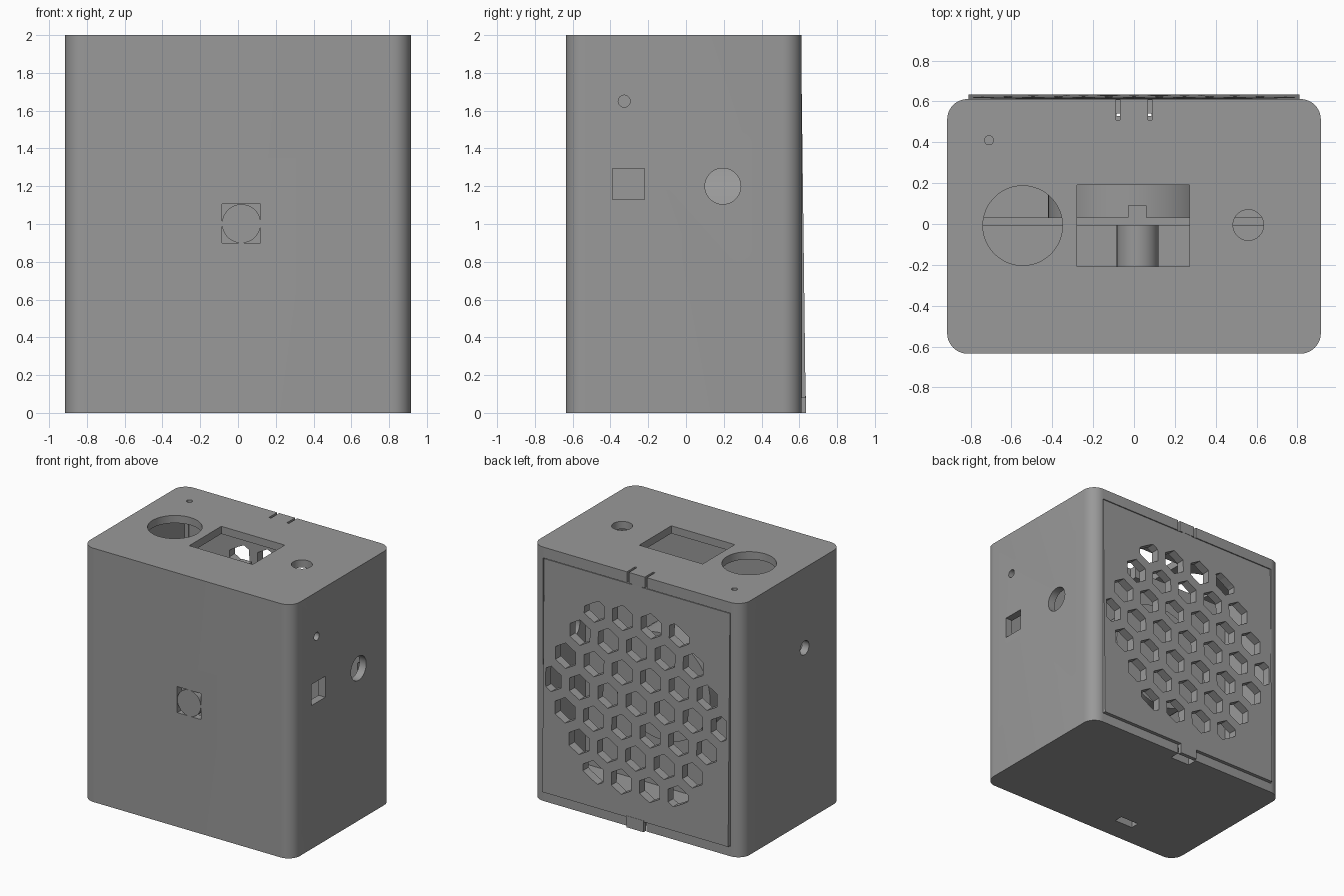
import bpy, bmesh, math
from mathutils import Matrix, Vector

if "Cube" in bpy.data.objects:
    bpy.data.objects.remove(bpy.data.objects["Cube"])

grey = bpy.data.materials.new("mid grey")
grey.diffuse_color = (0.32, 0.32, 0.32, 1)
grey.use_nodes = True
grey.node_tree.nodes["Principled BSDF"].inputs["Base Color"].default_value = grey.diffuse_color


def make(name, bm):
    bmesh.ops.recalc_face_normals(bm, faces=bm.faces)
    me = bpy.data.meshes.new(name)
    bm.to_mesh(me)
    bm.free()
    me.materials.append(grey)
    ob = bpy.data.objects.new(name, me)
    bpy.context.collection.objects.link(ob)
    return ob


def add_box(bm, x0, x1, y0, y1, z0, z1):
    m = Matrix.Translation(((x0 + x1) / 2, (y0 + y1) / 2, (z0 + z1) / 2))
    m = m @ Matrix.Diagonal((x1 - x0, y1 - y0, z1 - z0, 1))
    return bmesh.ops.create_cube(bm, size=1, matrix=m)["verts"]


def add_cyl(bm, centre, r, depth, axis="Z", sides=48):
    rot = {"Z": Matrix(), "Y": Matrix.Rotation(math.pi / 2, 4, "X"),
           "X": Matrix.Rotation(math.pi / 2, 4, "Y")}[axis]
    bmesh.ops.create_cone(bm, cap_ends=True, segments=sides, radius1=r, radius2=r,
                          depth=depth, matrix=Matrix.Translation(centre) @ rot)


def box(name, *dims):
    bm = bmesh.new()
    add_box(bm, *dims)
    return make(name, bm)


def boolean(ob, cutter, op="DIFFERENCE"):
    mod = ob.modifiers.new("cut", "BOOLEAN")
    mod.object, mod.operation, mod.solver = cutter, op, "EXACT"
    bpy.context.view_layer.update()
    dg = bpy.context.evaluated_depsgraph_get()
    me = bpy.data.meshes.new_from_object(ob.evaluated_get(dg))
    ob.modifiers.clear()
    ob.data = me
    bpy.data.objects.remove(cutter)


def smooth(ob):
    bpy.ops.object.select_all(action="DESELECT")
    ob.select_set(True)
    bpy.context.view_layer.objects.active = ob
    bpy.ops.object.shade_smooth_by_angle(angle=math.radians(30))


# Case with rounded upright edges
X, Y0, Y1, T = 0.915, -0.635, 0.612, 0.06
bm = bmesh.new()
add_box(bm, -X, X, Y0, Y1, 0, 2)
upright = [e for e in bm.edges if abs(e.verts[0].co.z - e.verts[1].co.z) > 1]
bmesh.ops.bevel(bm, geom=upright, offset=0.1, segments=10, profile=0.5, affect="EDGES")
case = make("case", bm)

# Hollow inside and rear opening
boolean(case, box("cavity", -X + T, X - T, Y0 + T, Y1 - T, T, 2 - T))
boolean(case, box("rear_opening", -0.816, 0.816, 0.5, 0.8, 0.075, 1.915))

# Holes in the top, sides, front and floor, plus latch slots
bm = bmesh.new()
add_cyl(bm, (-0.545, -0.008, 2), 0.195, 0.3)
add_cyl(bm, (0.56, -0.005, 2), 0.075, 0.3)
add_cyl(bm, (-0.71, 0.41, 2), 0.022, 0.3, sides=24)
add_box(bm, -0.28, 0.273, -0.207, 0.192, 1.85, 2.1)
add_cyl(bm, (X, 0.195, 1.2), 0.095, 0.3, "X")
add_cyl(bm, (X, -0.327, 1.65), 0.032, 0.3, "X", 24)
add_box(bm, 0.8, 1.0, -0.39, -0.22, 1.13, 1.295)
add_cyl(bm, (-X, -0.17, 1.37), 0.055, 0.3, "X", 32)
add_box(bm, -0.085, 0.12, -0.7, -0.5, 0.9, 1.105)
add_box(bm, -0.36, -0.2, -0.455, -0.385, -0.1, 0.2)
for s in (-1, 1):
    add_box(bm, s * 0.078 - 0.009, s * 0.078 + 0.009, 0.51, 0.7, 1.9, 2.1)
add_box(bm, -0.085, 0.085, 0.53, 0.7, -0.1, 0.1)
boolean(case, make("hole_cutter", bm))
smooth(case)

# Rear panel, leaning out slightly at its foot
bm = bmesh.new()
for v in add_box(bm, -0.81, 0.81, 0.565, 0.633, 0.08, 1.91):
    if v.co.z > 1:
        v.co.y -= 0.023
panel = make("rear_panel", bm)

# Honeycomb vents trimmed by a circle
PITCH, CZ = 0.247, 0.985
bm = bmesh.new()
for row in range(-3, 4):
    n = 7 - abs(row)
    for i in range(n):
        pos = Vector(((i - (n - 1) / 2) * PITCH, 0.6, CZ + row * PITCH * 0.866))
        add_cyl(bm, pos, 0.1, 0.4, "Y", 6)
# point each hexagon upward
top = max(v.co.z for v in bm.verts)
if top < CZ + 3 * PITCH * 0.866 + 0.095:
    bmesh.ops.rotate(bm, verts=bm.verts, cent=(0, 0.6, CZ),
                     matrix=Matrix.Rotation(math.pi / 6, 3, "Y"))
vents = make("vent_cutter", bm)
bm = bmesh.new()
add_cyl(bm, (0, 0.6, CZ), 0.79, 0.3, "Y", 64)
boolean(vents, make("vent_limit", bm), "INTERSECT")
boolean(panel, vents)

# Latch at the panel foot and hook at its top
bm = bmesh.new()
add_box(bm, -0.075, 0.075, 0.605, 0.635, 0.0, 0.09)
add_box(bm, -0.075, 0.075, 0.545, 0.605, 0.06, 0.09)
make("bottom_latch", bm)
box("top_hook", -0.045, 0.045, 0.53, 0.61, 1.89, 1.935)

# Inner divider with a small clip
box("divider", -X + T, X - T, -0.008, 0.032, T, 1.85)
box("divider_clip", -0.03, 0.06, 0.032, 0.09, 1.75, 1.85)

# Speaker drum behind the divider and round post flush with the front
for name, centre, r, depth in (("drum", (0, 0.165, 1.0), 0.42, 0.27),
                               ("front_post", (0.018, -0.321, 1.002), 0.1025, 0.627)):
    bm = bmesh.new()
    add_cyl(bm, centre, r, depth, "Y", 64)
    smooth(make(name, bm))
